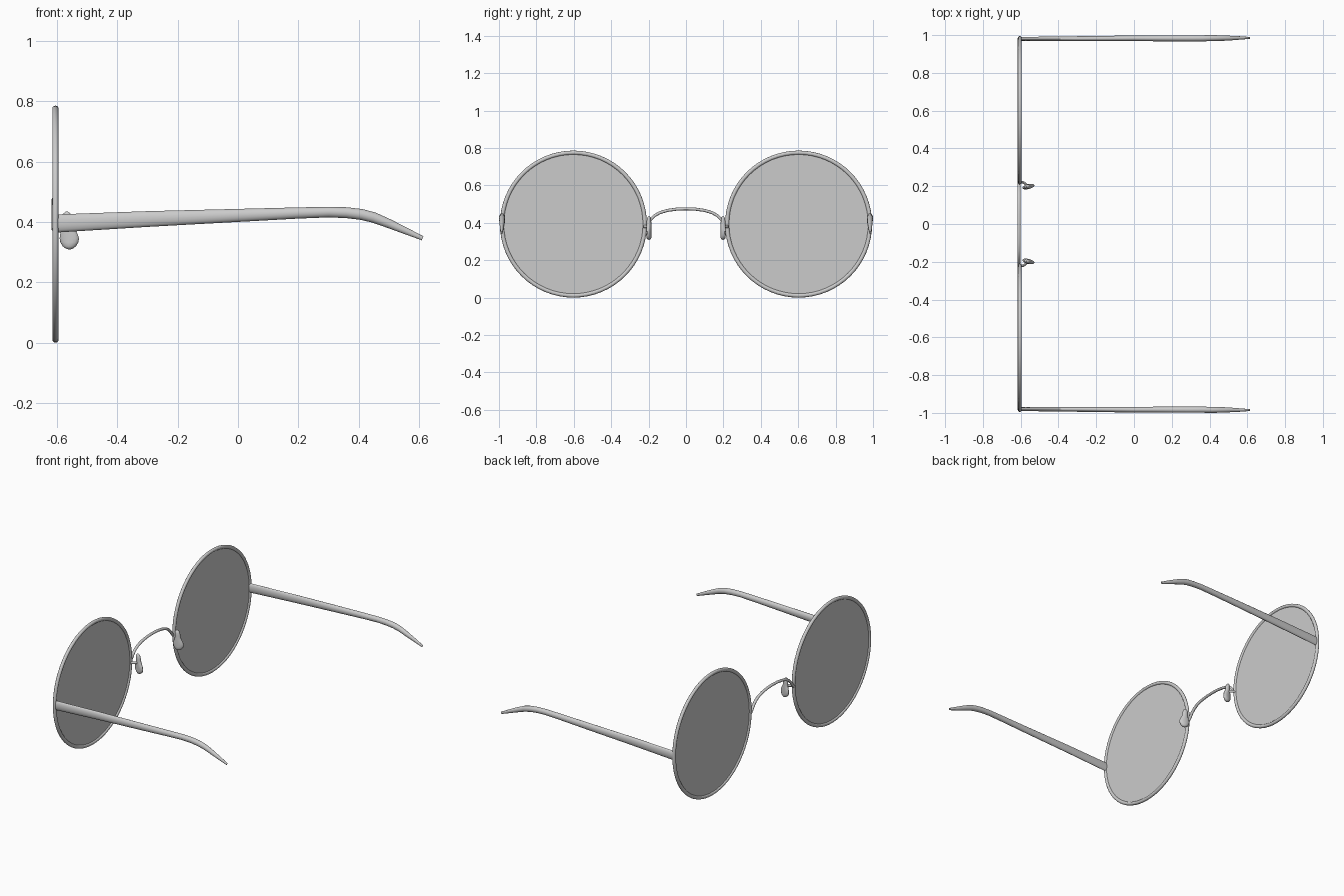
import bpy, bmesh, math
from mathutils import Vector, Matrix

if "Cube" in bpy.data.objects:
    bpy.data.objects.remove(bpy.data.objects["Cube"])

RIM_X, RIM_Y, RIM_Z = -0.605, 0.602, 0.393


def finish(name, bm, mirror=True, angle=40):
    bmesh.ops.recalc_face_normals(bm, faces=bm.faces)
    me = bpy.data.meshes.new(name)
    bm.to_mesh(me)
    bm.free()
    me.shade_smooth()
    me.set_sharp_from_angle(angle=math.radians(angle))
    ob = bpy.data.objects.new(name, me)
    bpy.context.collection.objects.link(ob)
    if mirror:
        mod = ob.modifiers.new("Mirror", 'MIRROR')
        mod.use_axis = (False, True, False)
        mod.use_mirror_merge = False
    return ob


def loft(name, stations, side, n=16, closed=False, mirror=True):
    """Elliptical tube; each station is (point, radius along side, radius across)."""
    bm = bmesh.new()
    side = Vector(side).normalized()
    pts = [Vector(s[0]) for s in stations]
    m = len(pts)
    rings = []
    for i, (_, ra, rb) in enumerate(stations):
        a = pts[(i - 1) % m] if closed else pts[max(i - 1, 0)]
        b = pts[(i + 1) % m] if closed else pts[min(i + 1, m - 1)]
        across = (b - a).normalized().cross(side).normalized()
        rings.append([bm.verts.new(pts[i] + side * ra * math.cos(t) + across * rb * math.sin(t))
                      for t in (2 * math.pi * k / n for k in range(n))])
    for i in range(m if closed else m - 1):
        r, s = rings[i], rings[(i + 1) % m]
        for k in range(n):
            bm.faces.new((r[k], r[(k + 1) % n], s[(k + 1) % n], s[k]))
    if not closed:
        bm.faces.new(rings[0])
        bm.faces.new(rings[-1])
    return finish(name, bm, mirror)


# round wire rims
N = 64
loft("rim", [((RIM_X, RIM_Y + 0.382 * math.cos(t), RIM_Z + 0.382 * math.sin(t)), 0.0105, 0.011)
             for t in (2 * math.pi * k / N for k in range(N))], (1, 0, 0), 12, closed=True)

# flat lenses
bm = bmesh.new()
bmesh.ops.create_cone(bm, cap_ends=True, segments=N, radius1=0.377, radius2=0.377, depth=0.006,
                      matrix=Matrix.Translation((RIM_X, RIM_Y, RIM_Z)) @ Matrix.Rotation(math.pi / 2, 4, 'Y'))
finish("lens", bm)

# tapered temple arms with the bent ear tips
temple = [(-0.606, 0.980, 0.395, 0.010, 0.030), (-0.3, 0.981, 0.410, 0.013, 0.026),
          (0.0, 0.983, 0.422, 0.015, 0.0215), (0.2, 0.983, 0.430, 0.016, 0.0185),
          (0.3, 0.983, 0.433, 0.016, 0.0175), (0.36, 0.983, 0.431, 0.016, 0.018),
          (0.41, 0.984, 0.425, 0.016, 0.018), (0.45, 0.984, 0.415, 0.015, 0.0175),
          (0.50, 0.984, 0.395, 0.013, 0.015), (0.56, 0.985, 0.369, 0.009, 0.011),
          (0.612, 0.985, 0.346, 0.005, 0.007)]
loft("temple_arm", [(p[:3], p[3], p[4]) for p in temple], (0, 1, 0))

# arched bridge
half = [(0.222, 0.375), (0.205, 0.395), (0.188, 0.418), (0.168, 0.438), (0.14, 0.454),
        (0.10, 0.466), (0.05, 0.473)]
arch = half + [(0, 0.475)] + [(-y, z) for y, z in reversed(half)]
loft("bridge", [((-0.609, y, z), 0.009, 0.008) for y, z in arch], (1, 0, 0), 12, mirror=False)

# teardrop nose pads, wide below and narrow above
pad = [(0.309, 0.003), (0.312, 0.012), (0.320, 0.023), (0.333, 0.031), (0.346, 0.033),
       (0.360, 0.030), (0.374, 0.023), (0.388, 0.018), (0.404, 0.017), (0.418, 0.016),
       (0.429, 0.011), (0.435, 0.003)]
loft("nose_pad", [((-0.559 - 0.10 * max(0, z - 0.345), 0.198, z), w, min(0.013, w * 0.7))
                  for z, w in pad], (1, 0.25, 0))

# short pad arms joining the pads to the rims
loft("pad_arm", [((-0.603, 0.222, 0.378), 0.008, 0.007), ((-0.588, 0.222, 0.380), 0.008, 0.007),
                 ((-0.575, 0.213, 0.380), 0.008, 0.007), ((-0.567, 0.200, 0.378), 0.008, 0.007)],
     (0, 0, 1), 10)
